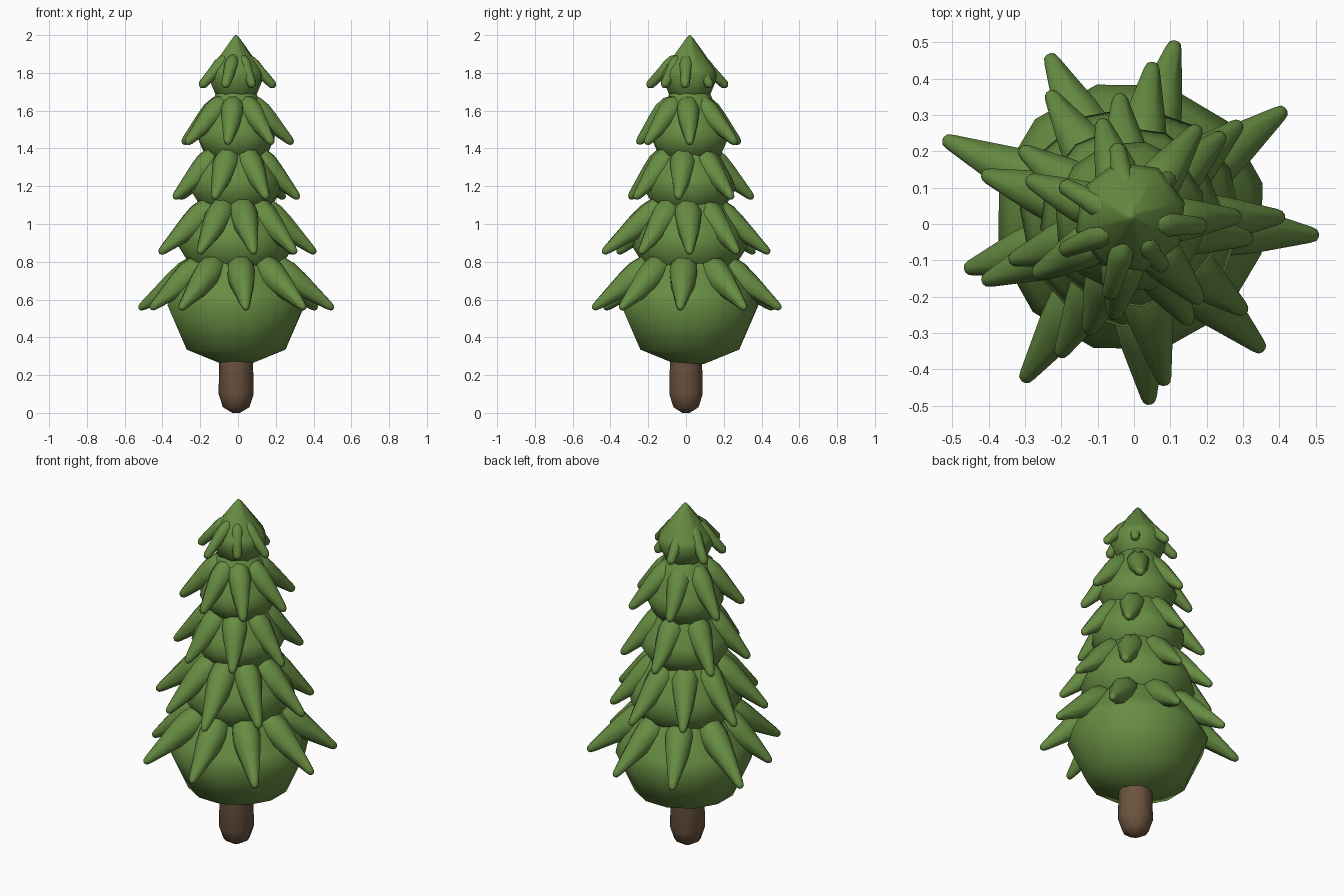
import bpy, bmesh, math
from mathutils import Vector, Matrix

if "Cube" in bpy.data.objects:
    bpy.data.objects.remove(bpy.data.objects["Cube"])


def material(name, col):
    m = bpy.data.materials.new(name)
    m.diffuse_color = (*col, 1)
    m.use_nodes = True
    m.node_tree.nodes["Principled BSDF"].inputs["Base Color"].default_value = m.diffuse_color
    return m


green = material("pine green", (0.135, 0.265, 0.055))
brown = material("bark brown", (0.15, 0.088, 0.05))


def lathe(bm, profile, sides, mat=Matrix(), turn=0.0):
    """Closed solid of revolution from (radius, height) points."""
    rings = []
    for r, h in profile:
        rings.append([bm.verts.new(mat @ Vector((
            r * math.cos(turn + 2 * math.pi * i / sides),
            r * math.sin(turn + 2 * math.pi * i / sides), h)))
            for i in range(sides)])
    for a, b in zip(rings, rings[1:]):
        for i in range(sides):
            j = (i + 1) % sides
            bm.faces.new((a[i], a[j], b[j], b[i]))
    bm.faces.new(rings[0][::-1])
    bm.faces.new(rings[-1])


def finish(bm, name, mat, angle):
    bmesh.ops.recalc_face_normals(bm, faces=bm.faces)
    me = bpy.data.meshes.new(name)
    bm.to_mesh(me)
    bm.free()
    me.materials.append(mat)
    ob = bpy.data.objects.new(name, me)
    bpy.context.collection.objects.link(ob)
    bpy.ops.object.select_all(action='DESELECT')
    ob.select_set(True)
    bpy.context.view_layer.objects.active = ob
    bpy.ops.object.shade_smooth_by_angle(angle=math.radians(angle))


# trunk with rounded foot
bm = bmesh.new()
lathe(bm, [(0.02, 0.0), (0.07, 0.03), (0.093, 0.1), (0.088, 0.35)], 10,
      Matrix.Translation((-0.01, 0, 0)))
finish(bm, "trunk", brown, 60)

# foliage bodies: (radius, height) profiles, bottom to top
bodies = [
    [(0.08, 0.26), (0.27, 0.335), (0.375, 0.57), (0.34, 0.64), (0.20, 0.86), (0.08, 1.0)],
    [(0.10, 0.70), (0.23, 0.76), (0.305, 0.88), (0.28, 0.96), (0.16, 1.16), (0.07, 1.25)],
    [(0.10, 1.05), (0.18, 1.08), (0.25, 1.19), (0.23, 1.25), (0.13, 1.43), (0.06, 1.5)],
    [(0.08, 1.33), (0.165, 1.36), (0.21, 1.46), (0.19, 1.51), (0.11, 1.69), (0.05, 1.75)],
    [(0.08, 1.66), (0.115, 1.69), (0.155, 1.785), (0.14, 1.82), (0.015, 1.99), (0.004, 2.0)],
]
for k, prof in enumerate(bodies):
    bm = bmesh.new()
    lathe(bm, prof, 8 if k == 4 else 12,
          Matrix.Translation((-0.01, 0.02, 0)), 0.25 + 0.2 * k)
    finish(bm, f"foliage_{k + 1}", green, 80)

# drooping branches: start angle, tip radii, root radius, root z, tip z, thickness
tiers = [
    (-4, [.51, .52, .505, .505, .555, .465, .52, .495, .50], 0.16, 0.81, 0.555, 0.078),
    (2, [.415, .40, .435, .415, .42, .43, .41, .45, .395], 0.10, 1.12, 0.85, 0.076),
    (-8, [.33, .345, .345, .355, .34, .32, .315], 0.08, 1.39, 0.14 + 1.0, 0.071),
    (3, [.295, .315, .285, .30, .295, .26, .285], 0.06, 1.66, 1.43, 0.063),
    (-3, [.20, .165, .21, .21, .20, .21, .15], 0.05, 1.885, 1.73, 0.037),
]
for k, (start, radii, r0, z0, z1, w) in enumerate(tiers):
    bm = bmesh.new()
    for i, r1 in enumerate(radii):
        a = math.radians(start + 360 * i / len(radii))
        out = Vector((math.cos(a), math.sin(a), 0))
        shift = Vector((-0.01, 0.005, 0))
        root = out * r0 + Vector((0, 0, z0)) + shift
        tip = out * r1 + Vector((0, 0, z1)) + shift
        d = tip - root
        L = d.length
        prof = [(0.5 * w, 0), (0.9 * w, 0.12 * L), (w, 0.3 * L), (0.86 * w, 0.48 * L),
                (0.024, 0.95 * L), (0.017, L), (0.006, L + 0.008)]
        lathe(bm, prof, 8,
              Matrix.Translation(root) @ d.to_track_quat('Z', 'Y').to_matrix().to_4x4(), 0.39)
    finish(bm, f"branches_{k + 1}", green, 60)
